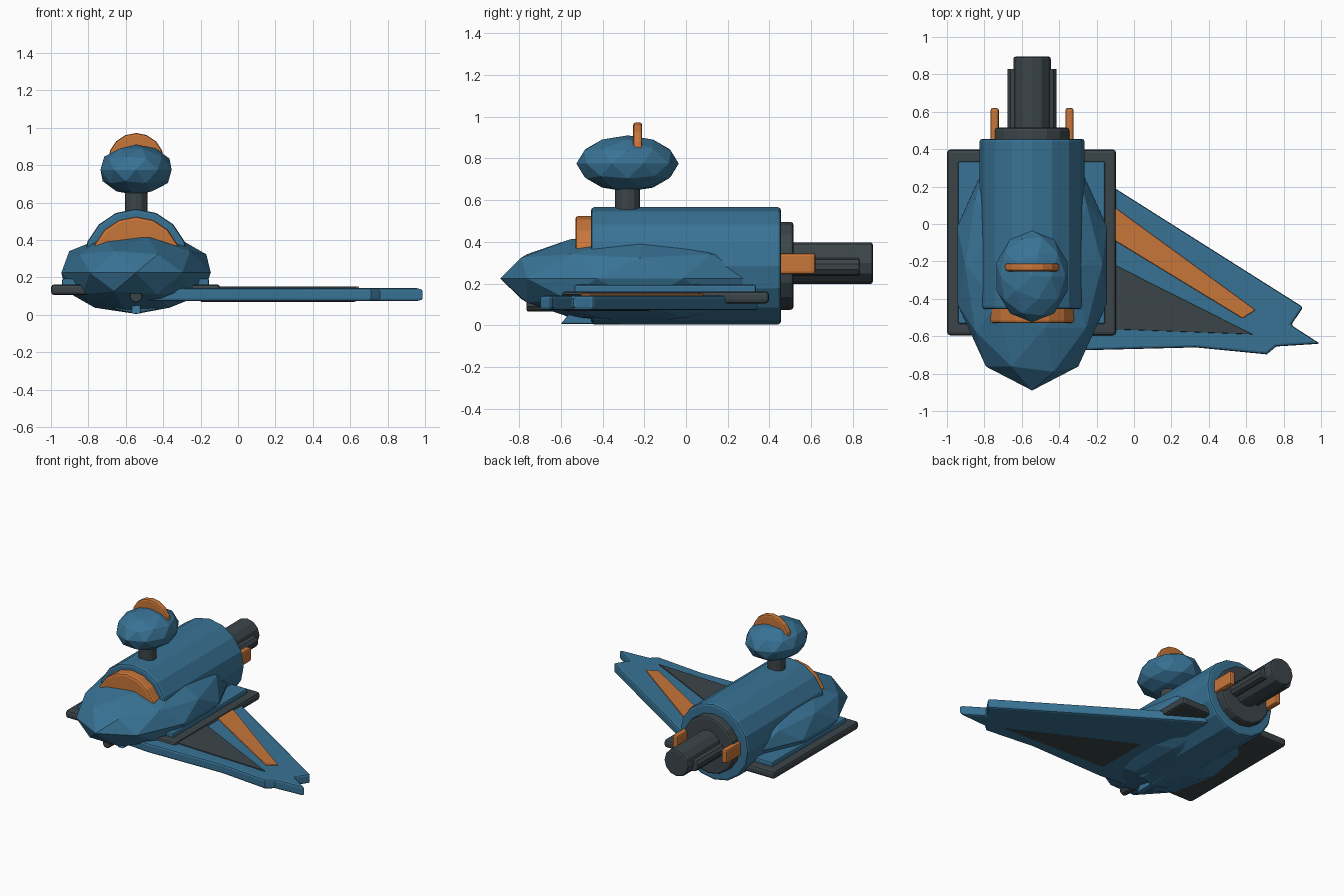
import bpy, bmesh, math
from mathutils import Vector, Matrix

if "Cube" in bpy.data.objects:
    bpy.data.objects.remove(bpy.data.objects["Cube"])

CX = -0.545  # fuselage centre line


def material(name, rgb):
    m = bpy.data.materials.new(name)
    m.diffuse_color = (*rgb, 1)
    m.use_nodes = True
    m.node_tree.nodes["Principled BSDF"].inputs["Base Color"].default_value = m.diffuse_color
    return m


BLUE = material("steel blue", (0.040, 0.170, 0.300))
DARK = material("dark grey", (0.045, 0.060, 0.067))
ORANGE = material("burnt orange", (0.580, 0.180, 0.042))


def finish(name, bm, mat, bevel=0.0):
    bmesh.ops.recalc_face_normals(bm, faces=bm.faces)
    me = bpy.data.meshes.new(name)
    bm.to_mesh(me)
    bm.free()
    me.materials.append(mat)
    ob = bpy.data.objects.new(name, me)
    bpy.context.collection.objects.link(ob)
    if bevel:
        mod = ob.modifiers.new("bevel", 'BEVEL')
        mod.width = bevel
        mod.segments = 2
        mod.limit_method = 'ANGLE'
        mod.angle_limit = math.radians(50)
    return ob


def prism(name, pts, axis, a, b, mat, bevel=0.01):
    """Extrude a 2D outline from a to b along the y, z or x axis."""
    place = {'x': lambda p, t: (t, p[0], p[1]),
             'y': lambda p, t: (p[0], t, p[1]),
             'z': lambda p, t: (p[0], p[1], t)}[axis]
    bm = bmesh.new()
    lo = [bm.verts.new(place(p, a)) for p in pts]
    hi = [bm.verts.new(place(p, b)) for p in pts]
    bm.faces.new(lo)
    bm.faces.new(hi)
    for i in range(len(pts)):
        j = (i + 1) % len(pts)
        bm.faces.new((lo[i], lo[j], hi[j], hi[i]))
    return finish(name, bm, mat, bevel)


def ring(u, v, r, n):
    return [(u + r * math.sin(2 * math.pi * i / n),
             v + r * math.cos(2 * math.pi * i / n)) for i in range(n)]


def box(name, x, y, z, mat, bevel=0.015):
    return prism(name, [(x[0], y[0]), (x[1], y[0]), (x[1], y[1]), (x[0], y[1])],
                 'z', z[0], z[1], mat, bevel)


def faceted_ball(name, centre, radii, mat):
    bm = bmesh.new()
    bmesh.ops.create_icosphere(bm, subdivisions=2, radius=1)
    bm.transform(Matrix.Translation(Vector(centre)) @ Matrix.Diagonal((*radii, 1)))
    return finish(name, bm, mat)


# Fuselage, with collars at both ends
prism("fuselage", ring(CX, 0.285, 0.281, 16), 'y', -0.455, 0.455, BLUE, 0.015)
prism("front_collar", ring(CX, 0.285, 0.24, 16), 'y', -0.53, -0.44, ORANGE, 0.015)
prism("rear_collar", ring(CX, 0.285, 0.211, 16), 'y', 0.44, 0.515, DARK, 0.015)
faceted_ball("nose_hull", (CX, -0.22, 0.225), (0.42, 0.67, 0.22), BLUE)

# Rear nozzle, side pipes and brackets
prism("rear_nozzle", ring(CX, 0.298, 0.1, 12), 'y', 0.5, 0.895, DARK, 0.012)
for name, s in (("left", -1), ("right", 1)):
    prism(name + "_pipe", ring(CX + s * 0.09, 0.28, 0.044, 10), 'y', 0.5, 0.83, DARK, 0.006)
    x = CX + s * 0.2
    box(name + "_rear_bracket", (x - 0.022, x + 0.022), (0.4, 0.62), (0.245, 0.345), ORANGE, 0.012)

# Sensor head on its neck, with a crest
prism("neck", ring(CX, -0.28, 0.06, 12), 'z', 0.5, 0.7, DARK, 0.005)
faceted_ball("sensor_head", (CX, -0.28, 0.775), (0.2, 0.245, 0.135), BLUE)
prism("head_crest", ring(CX, 0.822, 0.15, 16), 'y', -0.253, -0.21, ORANGE, 0.012)

# Flat deck under the fuselage
box("deck_frame", (-1.0, -0.095), (-0.595, 0.398), (0.105, 0.163), DARK, 0.018)
box("deck_panel", (-0.94, -0.155), (-0.535, 0.335), (0.15, 0.195), BLUE, 0.01)

# Single swept wing with a notched tip and raised panels
wing = [(-0.36, 0.352), (-0.1, 0.19), (0.905, -0.445), (0.84, -0.54), (0.995, -0.64),
        (0.76, -0.655), (0.71, -0.697), (0.33, -0.66), (-0.27, -0.675), (-0.54, -0.65)]
prism("wing", wing, 'z', 0.073, 0.143, BLUE, 0.014)
prism("wing_stripe", [(-0.2, 0.16), (0.65, -0.46), (0.58, -0.505), (-0.2, -0.03)],
      'z', 0.13, 0.152, ORANGE, 0.006)
prism("wing_panel", [(-0.2, -0.17), (0.635, -0.59), (-0.2, -0.56)],
      'z', 0.069, 0.151, DARK, 0.004)

# Keel fin and chin tube below the nose
prism("keel", [(-0.6, 0.006), (-0.54, 0.08), (-0.3, 0.08), (-0.3, 0.006)],
      'x', CX - 0.025, CX + 0.025, BLUE, 0.008)
prism("chin_tube", ring(CX, 0.1, 0.033, 10), 'y', -0.763, -0.5, DARK, 0.006)
